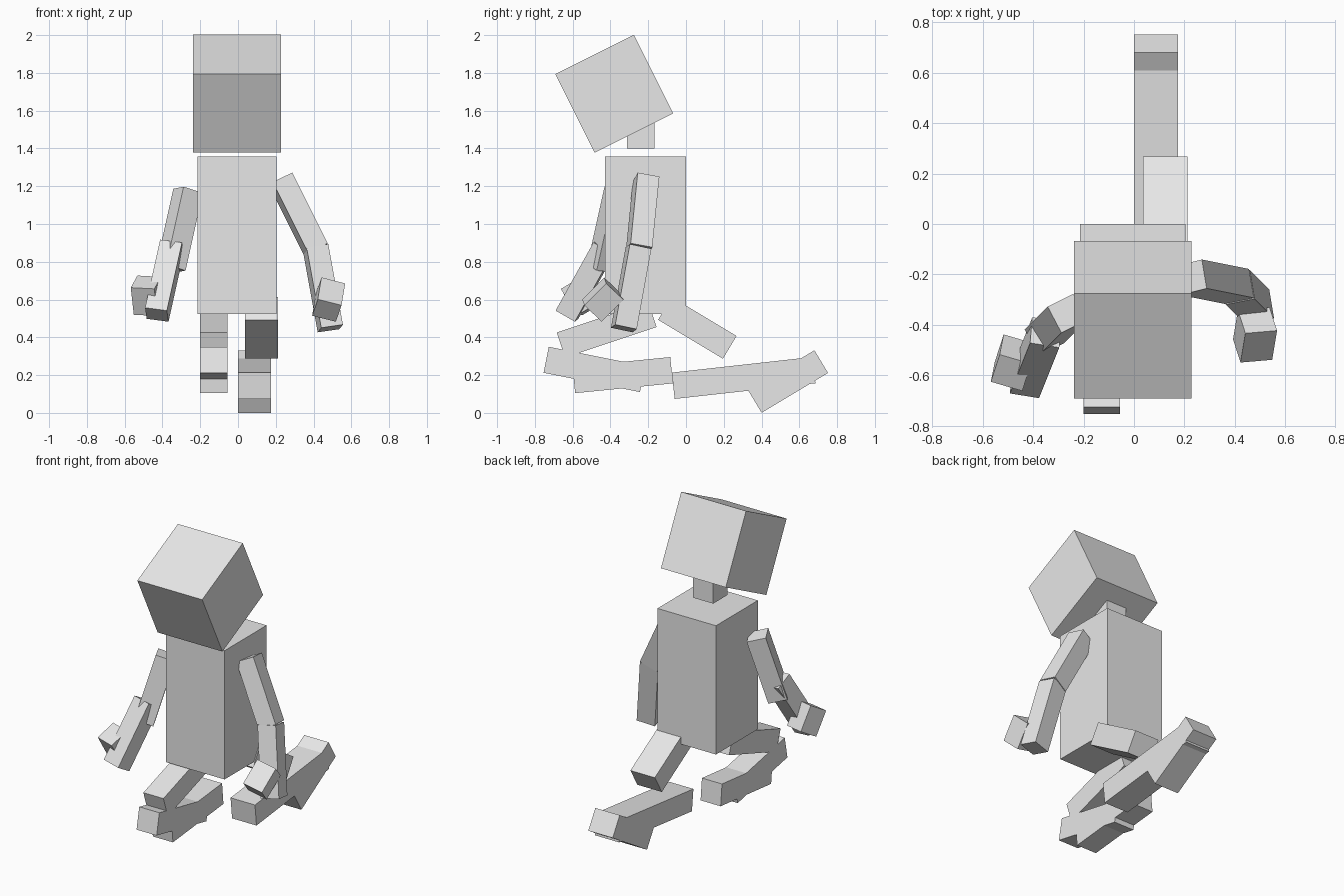
import bpy
from mathutils import Matrix, Vector

default_cube = bpy.data.objects.get("Cube")
if default_cube:
    bpy.data.objects.remove(default_cube, do_unlink=True)

# One plain colour for the whole figure
shade = 0.8
colour = (shade, shade, shade, 1)
grey = bpy.data.materials.new("plain_grey")
grey.use_nodes = True
grey.diffuse_color = colour
grey.node_tree.nodes["Principled BSDF"].inputs["Base Color"].default_value = colour

RIGHTWARD = Vector((1, 0, 0))
UPWARD = Vector((0, 0, 1))


def block(name, centre, along, length, width, depth, side=RIGHTWARD):
    """Box with its length pointing along one direction and its width facing side."""
    axis = Vector(along).normalized()
    across = Vector(side)
    across = (across - axis * across.dot(axis)).normalized()
    frame = Matrix((across, axis.cross(across), axis)).transposed().to_4x4()
    bpy.ops.mesh.primitive_cube_add(size=1)
    part = bpy.context.object
    part.name = part.data.name = name
    stretch = Matrix.Diagonal((width, depth, length, 1))
    part.data.transform(Matrix.Translation(centre) @ frame @ stretch)
    part.data.materials.append(grey)


def leg_part(name, x, y, z, rise, run, length, width):
    """Leg box lying in a fore-and-aft plane, pitched by rise over run."""
    block(name, (x, y, z), (0, run, rise), length, width, leg_depth)


def arm_part(name, centre, along, side, length):
    """Square arm box turned freely in space."""
    block(name, centre, along, length, arm_thickness, arm_thickness, side)


# Trunk and tilted head
middle = -0.005
trunk_depth = 0.43
neck_width = 0.145
head_size = 0.465
block("torso", (middle, -trunk_depth / 2, 0.94), UPWARD, 0.835, 0.42, trunk_depth)
block("neck", (middle, -0.24, 1.48), UPWARD, 0.16, neck_width, neck_width)
block("head", (middle, -0.38, 1.69), (0, -1, 2), head_size, head_size, head_size)

# Left leg, kneeling with the shin trailing behind
leg_depth = 0.14
left_width = 0.175
left_x = 0.087
leg_part("left_thigh", 0.124, 0.06, 0.45, rise=-3, run=5, length=0.4, width=left_width)
leg_part("left_shin", left_x, 0.305, 0.185, rise=1, run=9, length=0.75, width=left_width)
leg_part("left_foot", left_x, 0.54, 0.166, rise=3, run=5, length=0.41, width=left_width)

# Right leg, folded under the front
right_width = 0.144
right_x = -0.128
leg_part("right_thigh", right_x, -0.42, 0.44, rise=1, run=3, length=0.51, width=right_width)
leg_part("right_shin", right_x, -0.335, 0.2, rise=1, run=10, length=0.52, width=right_width)
leg_part("right_foot", right_x, -0.485, 0.23, rise=-1, run=5, length=0.52, width=right_width)

# Left arm, hanging outward with the hand turned forward
arm_thickness = 0.118
left_turn = Vector((6, 1, 0))
arm_part("left_upper_arm", (0.32, -0.23, 1.05), (5, -1, -10), left_turn, length=0.42)
arm_part("left_forearm", (0.45, -0.29, 0.66), (2, -2, -11), left_turn, length=0.44)

# Right arm, reaching forward
arm_part("right_upper_arm", (-0.31, -0.4, 0.97), (-2, -2, -9), (4, 2, -1), length=0.43)
arm_part("right_forearm", (-0.39, -0.53, 0.7), (-2, -5, -9), (5, -1, -1), length=0.42)

# Hands, a little thicker than the arms
arm_thickness = 0.13
hand_length = 0.165
arm_part("left_hand", (0.48, -0.44, 0.6), (-1, -6, -6), (6, 1, -1), hand_length)
arm_part("right_hand", (-0.48, -0.55, 0.62), (1, 5, -9), (8, -2, -1), hand_length)
